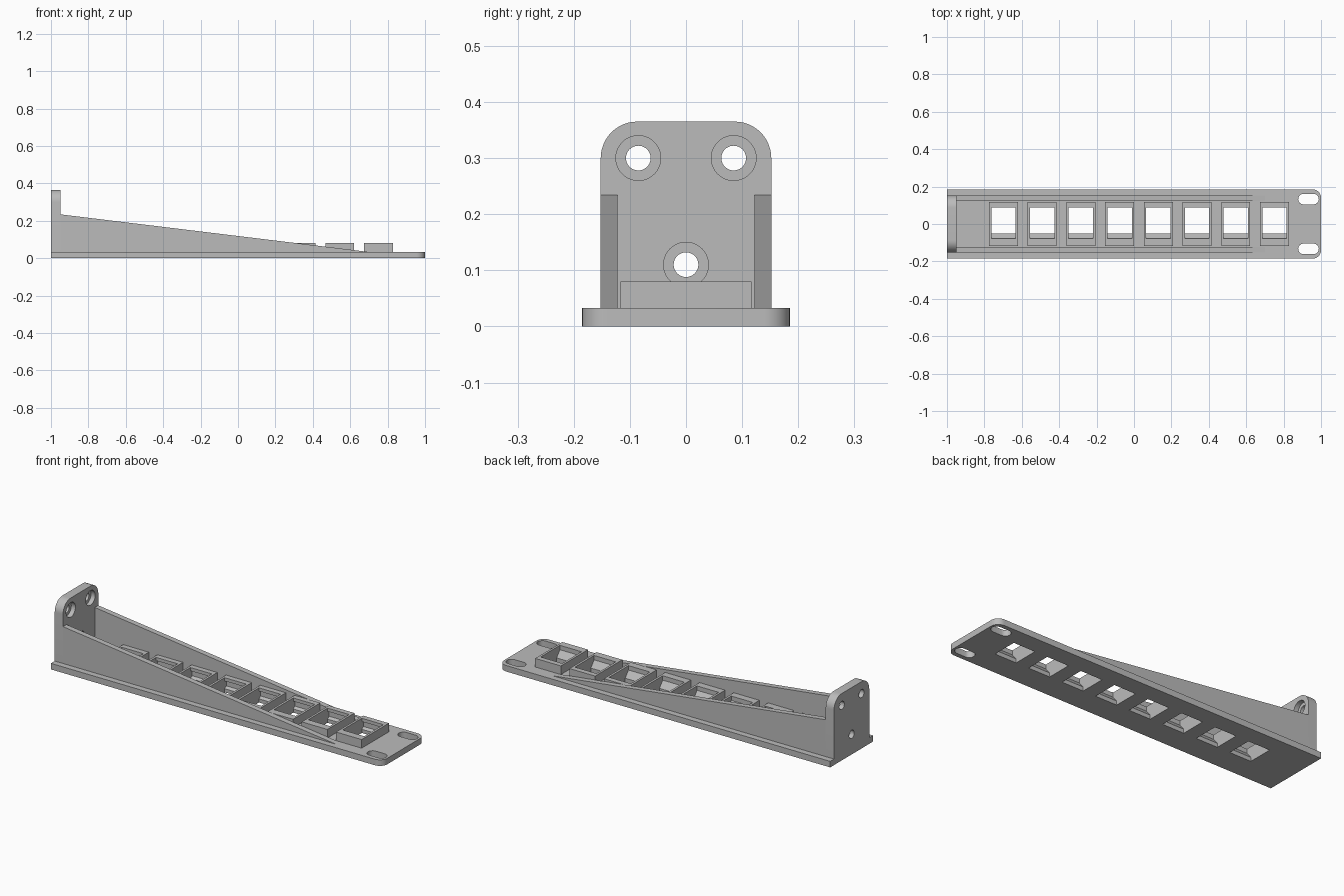
import bpy, bmesh
from math import cos, sin, pi, radians

if "Cube" in bpy.data.objects:
    bpy.data.objects.remove(bpy.data.objects["Cube"], do_unlink=True)

GREY = (0.5, 0.5, 0.5, 1)
mat = bpy.data.materials.new("matte grey")
mat.use_nodes = True
mat.diffuse_color = GREY
mat.node_tree.nodes["Principled BSDF"].inputs["Base Color"].default_value = GREY

PLACE = {"x": lambda a, b, t: (t, a, b),
         "y": lambda a, b, t: (a, t, b),
         "z": lambda a, b, t: (a, b, t)}


def prism(name, profile, axis, lo, hi):
    """Extrude a closed 2D profile along an axis."""
    bm = bmesh.new()
    rings = [[bm.verts.new(PLACE[axis](a, b, t)) for a, b in profile] for t in (lo, hi)]
    n = len(profile)
    for ring in rings:
        bm.faces.new(ring)
    for i in range(n):
        j = (i + 1) % n
        bm.faces.new((rings[0][i], rings[0][j], rings[1][j], rings[1][i]))
    bmesh.ops.recalc_face_normals(bm, faces=bm.faces)
    mesh = bpy.data.meshes.new(name)
    bm.to_mesh(mesh)
    bm.free()
    mesh.materials.append(mat)
    obj = bpy.data.objects.new(name, mesh)
    bpy.context.collection.objects.link(obj)
    return obj


def arc(cx, cy, r, start, end, steps=12):
    return [(cx + r * cos(radians(start + (end - start) * i / steps)),
             cy + r * sin(radians(start + (end - start) * i / steps)))
            for i in range(steps + 1)]


def circle(cx, cy, r, n=40):
    return [(cx + r * cos(2 * pi * i / n), cy + r * sin(2 * pi * i / n)) for i in range(n)]


def activate(obj):
    bpy.ops.object.select_all(action="DESELECT")
    obj.select_set(True)
    bpy.context.view_layer.objects.active = obj


def cut(obj, cutters):
    activate(obj)
    for c in cutters:
        mod = obj.modifiers.new("cut", "BOOLEAN")
        mod.operation = "DIFFERENCE"
        mod.solver = "EXACT"
        mod.object = c
        bpy.ops.object.modifier_apply(modifier=mod.name)


def smooth(obj):
    activate(obj)
    bpy.ops.object.shade_smooth_by_angle(angle=radians(30))


HALF, THICK = 0.185, 0.033
cutters = []

# Base plate with rounded outer corners
R = 0.045
base = prism("base_plate",
             [(-1, -HALF)] + arc(1 - R, -HALF + R, R, -90, 0)
             + arc(1 - R, HALF - R, R, 0, 90) + [(-1, HALF)], "z", 0, THICK)

# Mounting slots
for y in (-0.133, 0.133):
    r = 0.028
    outline = arc(0.96, y, r, -90, 90) + arc(0.906, y, r, 90, 270)
    cutters.append(prism("slot_cutter", outline, "z", -0.1, 0.1))

# Socket housings with a ramped, undercut opening
opening = [(-0.05, -0.05), (0.088, -0.05), (0.088, 0.02), (0.102, 0.03),
           (0.102, 0.062), (0.088, 0.062), (0.088, 0.12), (-0.078, 0.12),
           (-0.078, 0.056), (-0.05, 0.022)]
for i in range(8):
    x = -0.698 + 0.207 * i
    cutter = prism("socket_cutter", opening, "x", x - 0.065, x + 0.065)
    w, d = 0.0775, 0.117
    housing = prism(f"socket_housing_{i + 1}",
                    [(x - w, -d), (x + w, -d), (x + w, d), (x - w, d)],
                    "z", THICK, 0.08)
    cut(housing, [cutter])
    cutters.append(cutter)
cut(base, cutters)
smooth(base)

# Tapered side walls
for side, s in (("left", 1), ("right", -1)):
    ys = sorted((s * 0.122, s * 0.152))
    prism(f"side_wall_{side}",
          [(-0.95, THICK), (0.7, THICK), (-0.95, 0.234)], "y", *ys)

# End bracket with rounded top and counterbored screw holes
R, W, TOP = 0.065, 0.152, 0.365
bracket = prism("end_bracket",
                [(-W, THICK), (W, THICK)] + arc(W - R, TOP - R, R, 0, 90)
                + arc(-W + R, TOP - R, R, 90, 180), "x", -1, -0.95)
holes = []
for y, z in ((-0.085, 0.3), (0.085, 0.3), (0, 0.11)):
    holes.append(prism("hole_cutter", circle(y, z, 0.022), "x", -1.1, -0.9))
    holes.append(prism("bore_cutter", circle(y, z, 0.04), "x", -0.975, -0.9))
cut(bracket, holes)
smooth(bracket)

# Remove the cutters
for c in cutters + holes:
    bpy.data.objects.remove(c, do_unlink=True)
